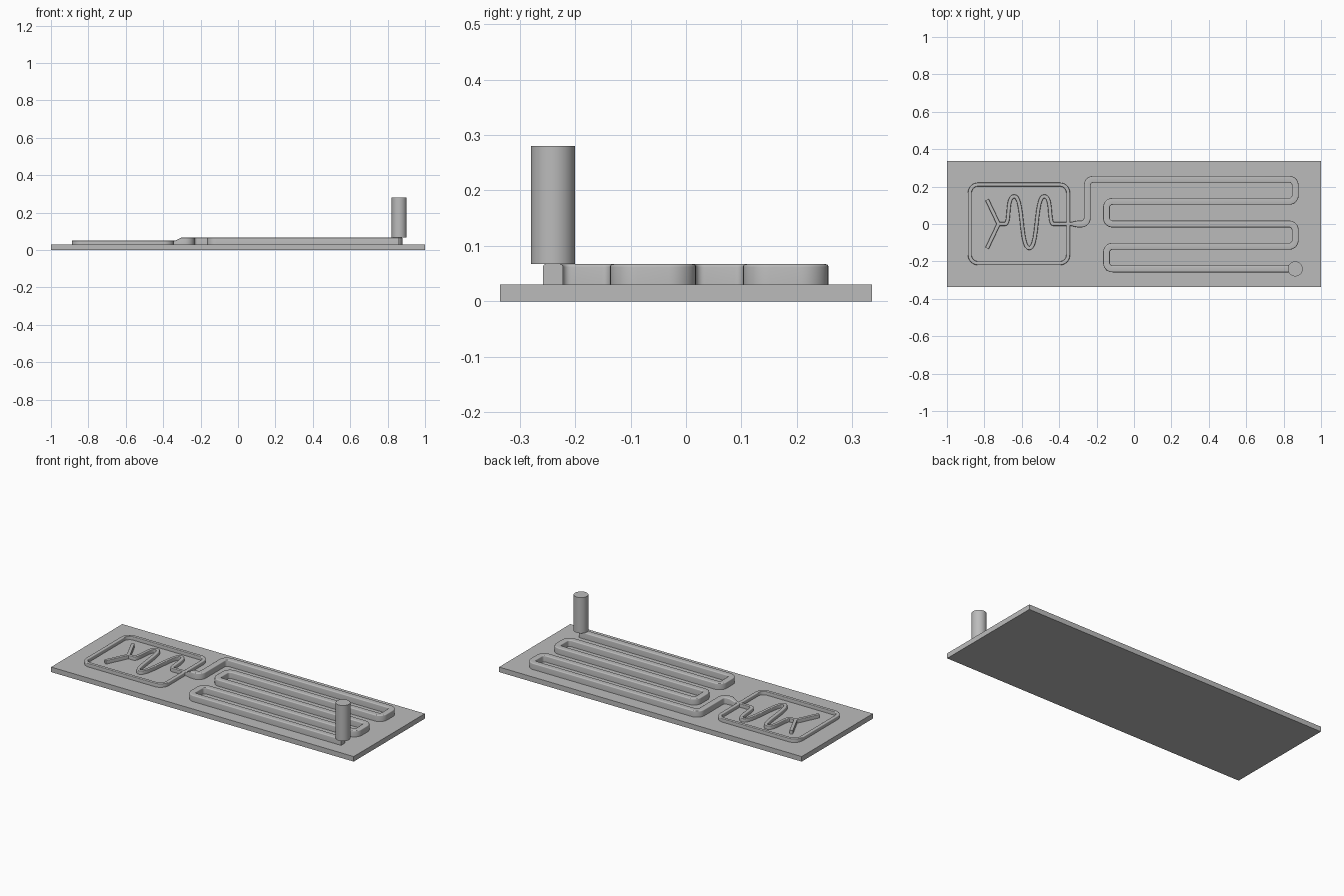
import bpy, bmesh, math
from mathutils import Vector

if "Cube" in bpy.data.objects:
    bpy.data.objects.remove(bpy.data.objects["Cube"])

grey = bpy.data.materials.new("grey plastic")
grey.diffuse_color = (0.5, 0.5, 0.5, 1)
grey.use_nodes = True
grey.node_tree.nodes["Principled BSDF"].inputs["Base Color"].default_value = grey.diffuse_color
TOP = 0.03  # upper face of the plate


def finish(name, bm, smooth=True):
    bmesh.ops.recalc_face_normals(bm, faces=bm.faces)
    mesh = bpy.data.meshes.new(name)
    bm.to_mesh(mesh)
    bm.free()
    mesh.materials.append(grey)
    obj = bpy.data.objects.new(name, mesh)
    bpy.context.collection.objects.link(obj)
    if smooth:
        bpy.ops.object.select_all(action='DESELECT')
        obj.select_set(True)
        bpy.context.view_layer.objects.active = obj
        bpy.ops.object.shade_smooth_by_angle(angle=math.radians(35))
    return obj


def rounded(points, r, closed=False, steps=8):
    """Polyline with right-angled corners turned into arcs."""
    pts = [Vector(p) for p in points]
    n, out = len(pts), []
    for i, p in enumerate(pts):
        if not closed and i in (0, n - 1):
            out.append(p)
            continue
        a = (pts[i - 1] - p).normalized()
        b = (pts[(i + 1) % n] - p).normalized()
        c = p + (a + b) * r
        for k in range(steps + 1):
            t = math.pi / 2 * k / steps
            out.append(c - b * r * math.cos(t) - a * r * math.sin(t))
    return out


def bezier(p0, a0, p1, a1, steps=20):
    """Curve leaving and arriving level, with handle lengths a0 and a1."""
    p0, p1 = Vector(p0), Vector(p1)
    h0, h1 = p0 + Vector((a0, 0)), p1 - Vector((a1, 0))
    return [p0 * (1 - t)**3 + h0 * 3 * t * (1 - t)**2 + h1 * 3 * t * t * (1 - t) + p1 * t**3
            for t in (k / steps for k in range(1, steps + 1))]


def section(w, h, f):
    """Upright rectangle with rounded upper corners."""
    right = [(w / 2 - f + f * math.cos(t), h - f + f * math.sin(t))
             for t in (math.pi / 2 * k / 4 for k in range(5))]
    return [(w / 2, -0.001)] + right + [(-x, z) for x, z in reversed(right)] + [(-w / 2, -0.001)]


def sweep(name, pts, w, h, f, closed=False, start=None):
    """Ridge following a flat path; start gives a smaller first width and height."""
    bm = bmesh.new()
    pts = [Vector(p) for p in pts]
    n, rings = len(pts), []
    for i, p in enumerate(pts):
        d_in = (p - pts[i - 1]).normalized() if closed or i > 0 else None
        d_out = (pts[(i + 1) % n] - p).normalized() if closed or i < n - 1 else None
        d_in, d_out = d_in or d_out, d_out or d_in
        t = (d_in + d_out).normalized()
        side = Vector((t.y, -t.x)) / max(t.dot(d_in), 0.5)
        cw, ch = start if start and i == 0 else (w, h)
        rings.append([bm.verts.new((*(p + side * x), TOP + z)) for x, z in section(cw, ch, f)])
    m = len(rings[0])
    for i in range(n if closed else n - 1):
        a, b = rings[i], rings[(i + 1) % n]
        for k in range(m):
            bm.faces.new((a[k], a[(k + 1) % m], b[(k + 1) % m], b[k]))
    if not closed:
        bm.faces.new(rings[0])
        bm.faces.new(rings[-1])
    return finish(name, bm)


# Base plate
bm = bmesh.new()
bmesh.ops.create_cube(bm, size=1)
bmesh.ops.scale(bm, vec=(2, 0.672, TOP), verts=bm.verts)
bmesh.ops.translate(bm, vec=(0, 0, TOP / 2), verts=bm.verts)
finish("base_plate", bm, smooth=False)

# Wide serpentine channel, tapering at its inlet
L, R = -0.147, 0.862
corners = [(-0.302, 0), (-0.25, 0), (-0.25, 0.239), (R, 0.239), (R, 0.121), (L, 0.121), (L, 0),
           (R, 0), (R, -0.119), (L, -0.119), (L, -0.24), (R, -0.24)]
sweep("serpentine_channel", [(-0.335, 0)] + rounded(corners, 0.032),
      0.036, 0.037, 0.005, start=(0.02, 0.021))

# Rounded frame around the mixer
frame = [(-0.878, -0.21), (-0.352, -0.21), (-0.352, 0.211), (-0.878, 0.211)]
sweep("mixer_frame", rounded(frame, 0.045, closed=True), 0.02, 0.021, 0.004, closed=True)

# Wavy mixing channel
wave = [(-0.727, 0), (-0.69, 0)]
wave += bezier((-0.69, 0), 0.03, (-0.64, 0.148), 0.045)
wave += bezier((-0.64, 0.148), 0.05, (-0.56, -0.129), 0.05)
wave += bezier((-0.56, -0.129), 0.05, (-0.48, 0.148), 0.05)
wave += bezier((-0.48, 0.148), 0.045, (-0.43, 0), 0.03)
wave += [(-0.335, 0)]
sweep("mixing_channel", wave, 0.02, 0.021, 0.004)

# Two inlet branches
for label, s in (("back", 1), ("front", -1)):
    sweep("inlet_branch_" + label, [(-0.786, s * 0.13), (-0.724, 0)], 0.02, 0.021, 0.004)

# Outlet post
bm = bmesh.new()
bmesh.ops.create_cone(bm, cap_ends=True, segments=48, radius1=0.04, radius2=0.04, depth=0.213)
bmesh.ops.translate(bm, vec=(0.862, -0.24, 0.067 + 0.1065), verts=bm.verts)
finish("outlet_post", bm)
